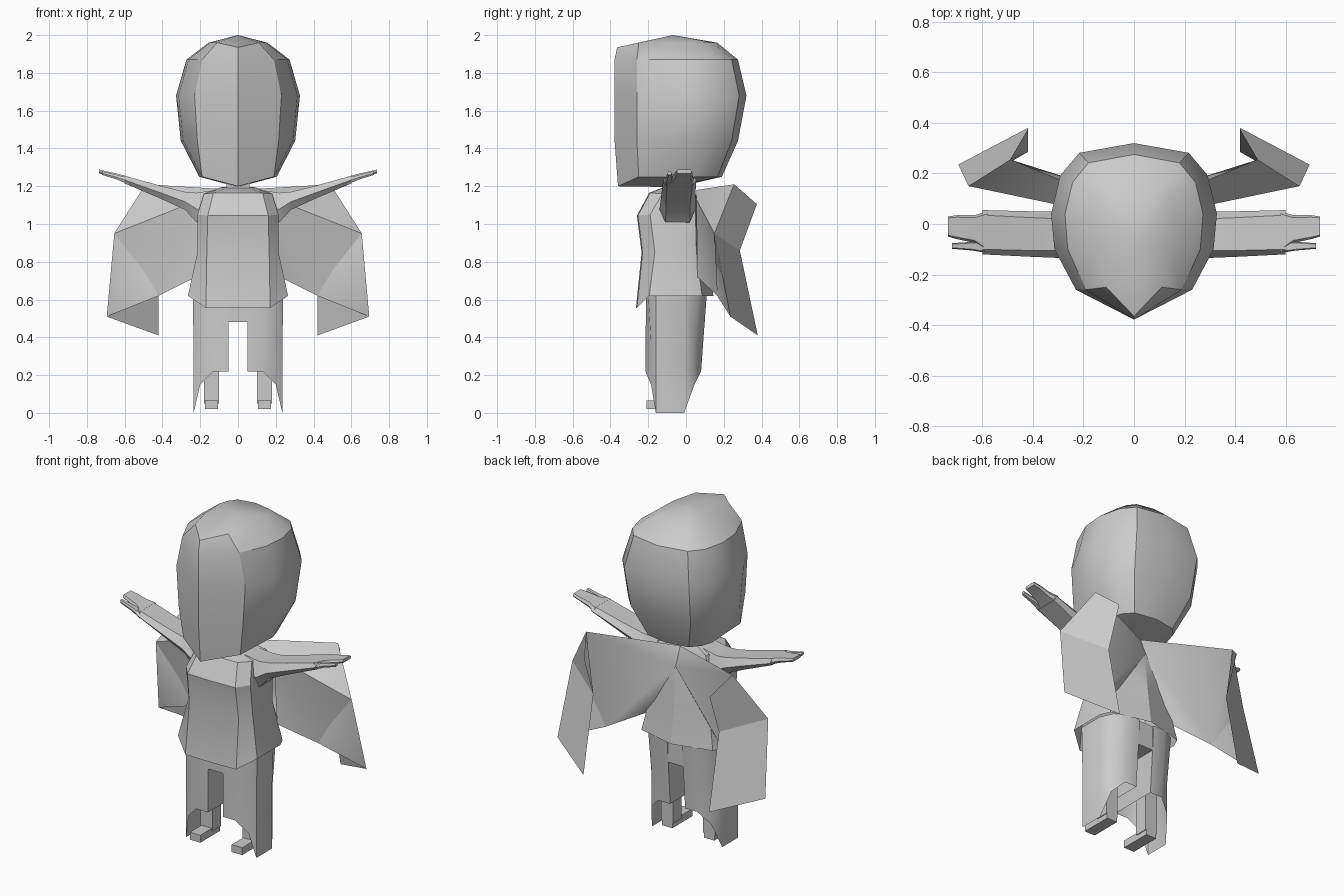
import bpy, bmesh

if "Cube" in bpy.data.objects:
    bpy.data.objects.remove(bpy.data.objects["Cube"])

grey = bpy.data.materials.new("plain_grey")
grey.diffuse_color = (0.6, 0.6, 0.6, 1)
grey.use_nodes = True
grey.node_tree.nodes["Principled BSDF"].inputs["Base Color"].default_value = grey.diffuse_color


def build(name, faces, angle=35):
    """Make an object from coordinate polygons plus their mirror images in x."""
    bm = bmesh.new()
    for f in faces:
        for s in (1, -1):
            pts = []
            for x, y, z in f:
                p = (x * s, y, z)
                if p not in pts:
                    pts.append(p)
            if len(pts) > 2:
                bm.faces.new([bm.verts.new(p) for p in pts])
    bmesh.ops.remove_doubles(bm, verts=bm.verts, dist=0.0005)
    bmesh.ops.recalc_face_normals(bm, faces=bm.faces)
    me = bpy.data.meshes.new(name)
    bm.to_mesh(me)
    bm.free()
    me.materials.append(grey)
    ob = bpy.data.objects.new(name, me)
    bpy.context.collection.objects.link(ob)
    bpy.ops.object.select_all(action='DESELECT')
    ob.select_set(True)
    bpy.context.view_layer.objects.active = ob
    bpy.ops.object.shade_smooth_by_angle(angle=angle * 0.01745)
    return ob


def loft(rings, closed=False):
    """Quads between consecutive rings; open rings are half outlines."""
    n = len(rings[0])
    out = []
    for a, b in zip(rings, rings[1:]):
        for i in range(n if closed else n - 1):
            j = (i + 1) % n
            out.append([a[i], a[j], b[j], b[i]])
    return out


def fan(ring, tip):
    return [[p, q, tip] for p, q in zip(ring, ring[1:])]


def box(x0, x1, y0, y1, z0, z1):
    r = [[(x0, y0, z), (x1, y0, z), (x1, y1, z), (x0, y1, z)] for z in (z0, z1)]
    return loft(r, True) + r


# Head: keel-fronted shell, half outline from front ridge to back centre
head = []
# z, ridge y, ridge z, panel half width, panel y, half width, back y
for z, ry, rz, pw, py, w, by in (
        (1.25, -.36, 1.20, .19, -.25, .205, .19),
        (1.44, -.378, 1.44, .215, -.26, .303, .275),
        (1.68, -.378, 1.68, .23, -.26, .328, .32),
        (1.87, -.378, 1.87, .19, -.26, .273, .275),
        (1.96, -.365, 1.935, .11, -.25, .155, .165)):
    head.append([(0, ry, rz), (pw, py, z), (w * .96, -.10, z), (w, .04, z),
                 (w * .89, by * .6, z), (w * .66, by * .88, z), (0, by, z)])
build("head", loft(head) + fan(head[0], (0, -.05, 1.195)) + fan(head[-1], (0, -.07, 2.0)), 30)

# Neck
build("neck", box(0, .06, -.12, .0, 1.13, 1.22))

# Tunic: half outlines from front centre to back centre
tunic = []
# side z, front z, half width, front panel half width, front y, back y, back centre y
for z, zf, w, fx, yf, yb, yc in (
        (1.195, 1.19, .09, .06, -.13, .02, .03),
        (1.16, 1.165, .18, .13, -.195, .045, .05),
        (1.05, 1.045, .215, .16, -.26, .05, .095),
        (.85, .85, .215, .165, -.235, .055, .115),
        (.62, .555, .265, .17, -.265, .085, .145)):
    tunic.append([(0, yf, zf), (fx, yf + .005, zf), (w, yf + .07, z),
                  (w, yb - .06, z), (w * .9, yb, z), (0, yc, z)])
build("tunic", loft(tunic) + fan(tunic[0], (0, -.05, 1.195)), 30)


# Arms with flattened sections, running outward to the hands
def section(x, y0, y1, z0, z1, c):
    m = z0 + (z1 - z0) * .45
    return [(x, y0, m), (x, y0 + c, z1), (x, y1 - c, z1),
            (x, y1, m), (x, y1 - c, z0), (x, y0 + c, z0)]


arm = [section(*a) for a in (
    (.12, -.15, .05, 1.00, 1.18, .04),
    (.22, -.14, .05, 1.01, 1.165, .03),
    (.28, -.135, .05, 1.075, 1.17, .03),
    (.40, -.13, .05, 1.13, 1.2, .025),
    (.60, -.12, .055, 1.215, 1.255, .02))]
build("arms", loft(arm, True) + [arm[0], arm[-1]], 40)

hand = [section(*a) for a in (
    (.58, -.11, .05, 1.21, 1.25, .01),
    (.63, -.075, .035, 1.232, 1.264, .01),
    (.70, -.06, .035, 1.258, 1.28, .008),
    (.735, -.05, .03, 1.268, 1.288, .006))]
build("hands", loft(hand, True) + [hand[0], hand[-1]], 40)
thumb = [section(*a) for a in (
    (.58, -.115, -.07, 1.21, 1.245, .006),
    (.64, -.105, -.07, 1.235, 1.26, .005),
    (.72, -.098, -.076, 1.26, 1.28, .004))]
build("thumbs", loft(thumb, True) + [thumb[0], thumb[-1]], 40)

# Trousers: open tubes with a hem that falls to the outer side
top = [(.05, -.21), (.13, -.21), (.205, -.20), (.24, -.16),
       (.24, -.01), (.205, .07), (.13, .11), (.05, .11)]
low = [(.05, -.215), (.13, -.215), (.20, -.185), (.235, -.16),
       (.235, -.01), (.20, .045), (.13, .08), (.05, .08)]
hem = [.22, .22, .15, 0, 0, .15, .22, .22]
legs = [[(x, y, .63) for x, y in top],
        [(x, y, .36) for x, y in low[:6]] + [(.13, .09, .36), (.05, .09, .36)],
        [(x, y, max(h, .22)) for (x, y), h in zip(low, hem)],
        [(x, y, h) for (x, y), h in zip(low, hem)]]
build("trousers", loft(legs, True) + box(0, .05, -.21, .10, .48, .63), 40)

# Lower legs and feet
build("lower_legs", box(.10, .18, -.10, -.02, .05, .40))
build("feet", box(.105, .175, -.21, -.02, .02, .065))

# Folded wing cape: front layer from the torso side, back layer from the spine
collar, spine = (0, .055, 1.18), (0, .10, 1.07)
root, waist, notch = (.20, .055, 1.13), (.22, .06, .72), (.42, .165, .62)
peak, elbow, corner = (.49, .255, 1.21), (.655, .15, .95), (.695, .235, .51)
fold_top, fold_mid, tip = (.42, .375, 1.105), (.42, .285, .86), (.42, .38, .41)
build("wing_front", [[root, peak, elbow], [root, elbow, corner],
                     [root, corner, notch], [root, notch, waist],
                     [collar, peak, root]], 40)
build("wing_back", [[collar, peak, spine], [spine, peak, notch],
                    [peak, elbow, notch], [elbow, corner, notch],
                    [spine, notch, waist]], 40)
build("wing_fold", [[peak, fold_top, fold_mid, elbow],
                    [elbow, fold_mid, tip, corner]], 20)
